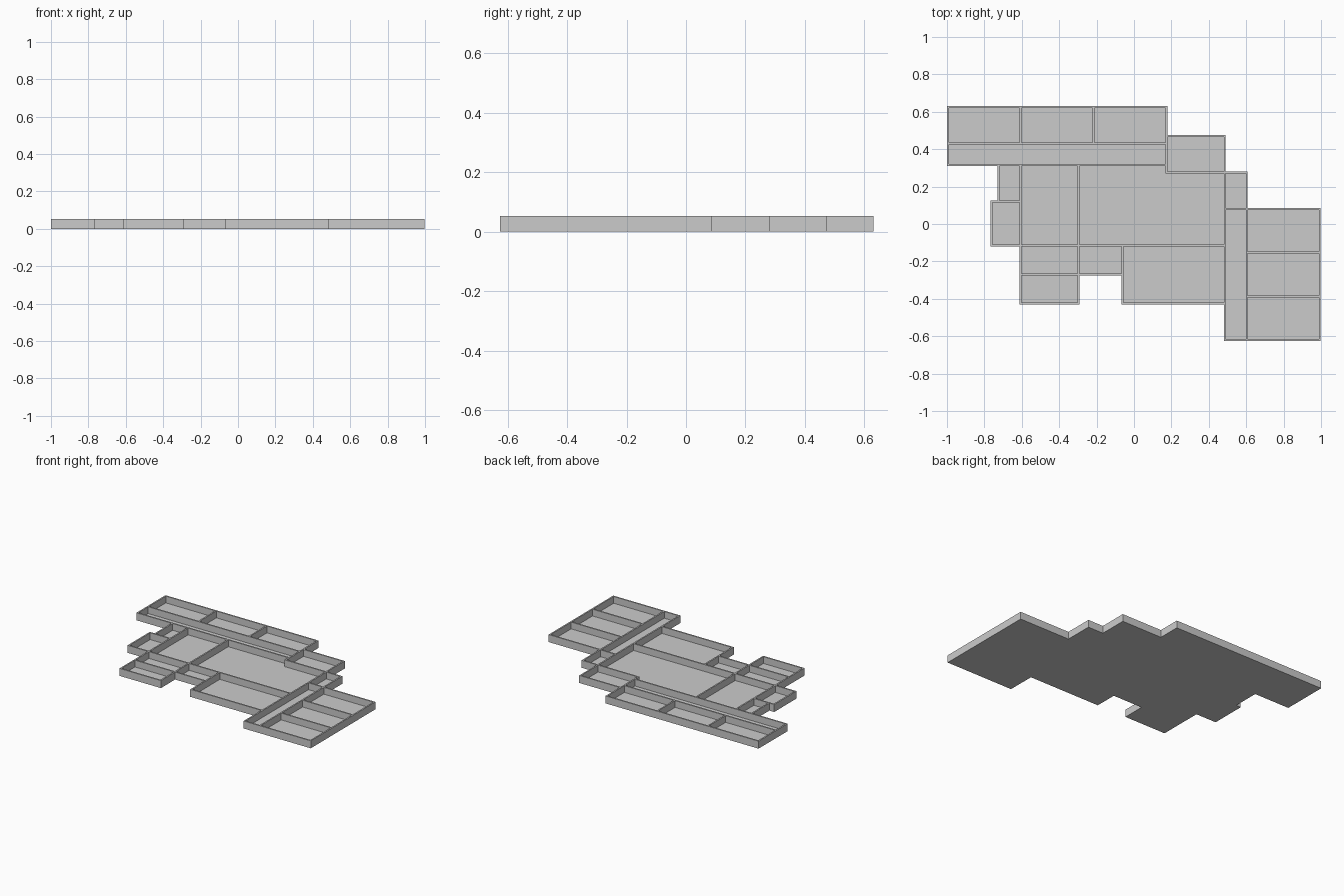
import bpy
import bmesh
from mathutils import Vector

cube = bpy.data.objects.get("Cube")
if cube:
    bpy.data.objects.remove(cube)

WALL = 0.01      # wall thickness
HEIGHT = 0.052   # wall height
FLOOR = 0.005    # floor slab thickness

grey = bpy.data.materials.new("plain_grey")
grey.use_nodes = True
colour = (0.6, 0.6, 0.6, 1)
grey.diffuse_color = colour
grey.node_tree.nodes["Principled BSDF"].inputs["Base Color"].default_value = colour


def room(name, x0, x1, y0, y1):
    """Open-topped room; limits are wall centre lines, so neighbours share walls."""
    h = WALL / 2
    corners = [(x0 - h, y0 - h), (x1 + h, y0 - h), (x1 + h, y1 + h), (x0 - h, y1 + h)]
    bm = bmesh.new()
    base = bm.faces.new([bm.verts.new((x, y, 0)) for x, y in corners])
    # raise the block, then sink the floor inside the wall tops
    ext = bmesh.ops.extrude_face_region(bm, geom=[base], use_keep_orig=True)
    bmesh.ops.translate(bm, vec=Vector((0, 0, HEIGHT)),
                        verts=[g for g in ext["geom"] if isinstance(g, bmesh.types.BMVert)])
    bmesh.ops.recalc_face_normals(bm, faces=bm.faces[:])
    top = max(bm.faces, key=lambda f: f.calc_center_median().z)
    bmesh.ops.inset_region(bm, faces=[top], thickness=WALL, use_even_offset=True)
    sunk = bmesh.ops.extrude_discrete_faces(bm, faces=[top])["faces"][0]
    bmesh.ops.translate(bm, vec=Vector((0, 0, FLOOR - HEIGHT)), verts=sunk.verts[:])
    bmesh.ops.recalc_face_normals(bm, faces=bm.faces[:])
    mesh = bpy.data.meshes.new(name)
    bm.to_mesh(mesh)
    bm.free()
    mesh.materials.append(grey)
    bpy.context.collection.objects.link(bpy.data.objects.new(name, mesh))


# Back wing: three equal rooms along a corridor
back_x = [-0.995, -0.606, -0.216, 0.174]
for i in range(3):
    room(f"back_room_{i + 1}", back_x[i], back_x[i + 1], 0.431, 0.625)
room("back_corridor", back_x[0], back_x[-1], 0.315, 0.431)

# Left-wing: three equal rooms along a corridor
side_y = [-0.62, -0.388, -0.153, 0.081]
for i in range(3):
    room(f"side_room_{i + 1}", 0.603, 0.993, side_y[i], side_y[i + 1])
room("side_corridor", 0.485, 0.603, side_y[0], side_y[-1])

# Central halls; the main hall wraps below the higher back annex
room("middle_hall", -0.606, -0.297, -0.115, 0.315)
room("front_hall", -0.061, 0.485, -0.426, -0.115)
room("back_annex", 0.174, 0.485, 0.276, 0.47)


def main_hall():
    """Stepped hall: floor plate plus a wall along each side of its outline."""
    path = [(-0.297, -0.115), (0.485, -0.115), (0.485, 0.276),
            (0.174, 0.276), (0.174, 0.315), (-0.297, 0.315)]
    bm = bmesh.new()

    def box(ax, ay, bx, by, height):
        made = bmesh.ops.create_cube(bm, size=1)["verts"]
        bmesh.ops.scale(bm, vec=(bx - ax, by - ay, height), verts=made)
        bmesh.ops.translate(bm, vec=((ax + bx) / 2, (ay + by) / 2, height / 2), verts=made)

    h = WALL / 2
    for (ax, ay), (bx, by) in zip(path, path[1:] + path[:1]):
        box(min(ax, bx) - h, min(ay, by) - h, max(ax, bx) + h, max(ay, by) + h, HEIGHT)
    box(*path[0], *path[2], FLOOR)
    box(path[0][0], path[2][1], *path[4], FLOOR)
    mesh = bpy.data.meshes.new("main_hall")
    bm.to_mesh(mesh)
    bm.free()
    mesh.materials.append(grey)
    bpy.context.collection.objects.link(bpy.data.objects.new("main_hall", mesh))


main_hall()

# Small rooms around the outside
room("right_closet_back", -0.725, -0.606, 0.12, 0.315)
room("right_closet_front", -0.762, -0.606, -0.115, 0.12)
room("left_closet", 0.485, 0.603, 0.081, 0.276)
room("front_store_upper", -0.606, -0.297, -0.27, -0.115)
room("front_store_lower", -0.606, -0.297, -0.426, -0.27)
room("front_porch", -0.297, -0.061, -0.27, -0.115)
